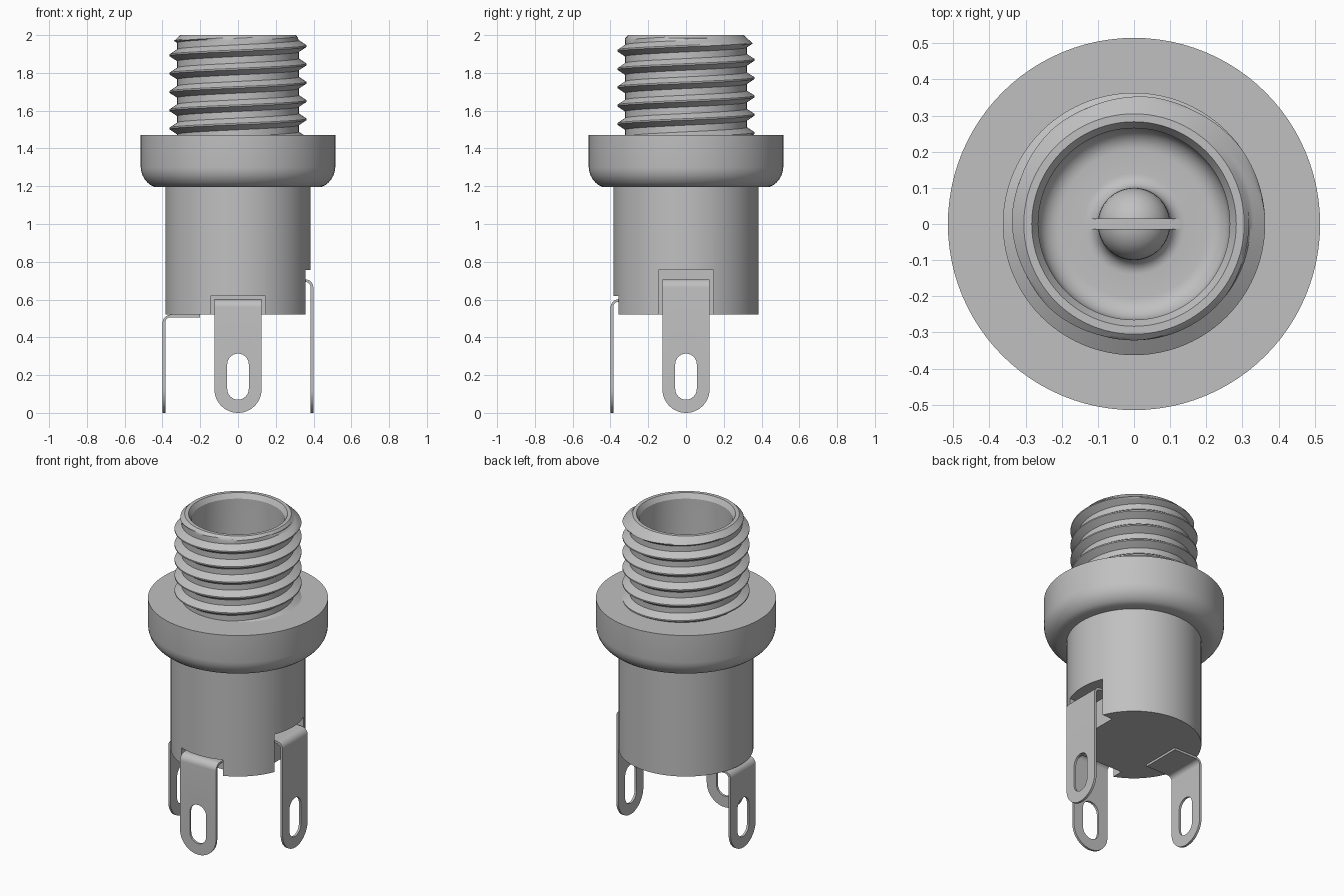
import bpy, bmesh
from math import sin, cos, pi, radians
from mathutils import Matrix

if "Cube" in bpy.data.objects:
    bpy.data.objects.remove(bpy.data.objects["Cube"], do_unlink=True)

metal = bpy.data.materials.new("grey_metal")
metal.use_nodes = True
GREY = (0.53, 0.53, 0.53, 1)
metal.diffuse_color = GREY
metal.node_tree.nodes["Principled BSDF"].inputs["Base Color"].default_value = GREY


def make_object(name, bm):
    mesh = bpy.data.meshes.new(name)
    bm.to_mesh(mesh)
    bm.free()
    mesh.materials.append(metal)
    obj = bpy.data.objects.new(name, mesh)
    bpy.context.collection.objects.link(obj)
    return obj


def activate(obj):
    bpy.ops.object.select_all(action='DESELECT')
    obj.select_set(True)
    bpy.context.view_layer.objects.active = obj


def smooth(obj, angle=30):
    activate(obj)
    bpy.ops.object.shade_smooth_by_angle(angle=radians(angle))


def arc(cx, cz, r, start, end, n=8):
    angles = [radians(start + (end - start) * i / n) for i in range(n + 1)]
    return [(cx + r * cos(a), cz + r * sin(a)) for a in angles]


def lathe(name, profile, steps=96):
    bm = bmesh.new()
    verts = [bm.verts.new((r, 0, z)) for r, z in profile]
    edges = [bm.edges.new(pair) for pair in zip(verts, verts[1:])]
    bmesh.ops.spin(bm, geom=verts + edges, cent=(0, 0, 0), axis=(0, 0, 1),
                   angle=2 * pi, steps=steps)
    bmesh.ops.remove_doubles(bm, verts=bm.verts, dist=0.0001)
    bmesh.ops.recalc_face_normals(bm, faces=bm.faces)
    return make_object(name, bm)


def cut_box(obj, low, high):
    bm = bmesh.new()
    size = [b - a for a, b in zip(low, high)]
    mid = [(a + b) / 2 for a, b in zip(low, high)]
    bmesh.ops.create_cube(bm, size=1, matrix=Matrix.Translation(mid) @ Matrix.Diagonal((*size, 1)))
    cutter = make_object("cutter", bm)
    cutter.hide_render = True
    mod = obj.modifiers.new("cut", 'BOOLEAN')
    mod.operation = 'DIFFERENCE'
    mod.solver = 'EXACT'
    mod.object = cutter
    activate(obj)
    bpy.ops.object.modifier_apply(modifier=mod.name)
    bpy.data.objects.remove(cutter, do_unlink=True)


# Housing: centre pin, bore, rim, threaded core, flange and barrel in one profile
FLOOR, PIN, BORE = 1.05, 0.1, 0.265
profile = arc(0, 1.7, PIN, 90, 0, 10)
profile[0] = (0, 1.8)
profile += arc(PIN + 0.04, FLOOR + 0.04, 0.04, 180, 270)
profile += arc(BORE - 0.06, FLOOR + 0.06, 0.06, -90, 0)
profile += [(BORE, 1.97), (0.283, 2), (0.305, 2), (0.318, 1.985), (0.318, 1.47), (0.515, 1.47)]
profile += [(0.515, 1.3), (0.512, 1.278), (0.505, 1.256), (0.494, 1.237),
            (0.479, 1.219), (0.461, 1.205), (0.44, 1.195)]
profile += [(0.385, 1.195), (0.385, 0.52), (0, 0.52)]
housing = lathe("housing", profile)

# Slot through the pin, and terminal notches at the front and left
cut_box(housing, (-0.2, -0.014, FLOOR + 0.003), (0.2, 0.014, 1.9))
cut_box(housing, (-0.145, -0.5, 0.4), (0.145, -0.285, 0.62))
cut_box(housing, (0.285, -0.145, 0.4), (0.5, 0.145, 0.757))
smooth(housing)


# Screw thread: a helical sheet trimmed by the flange and the top chamfer
def thread():
    pitch, root, crest, low, high = 0.097, 0.322, 0.363, 1.468, 2.0
    keys = [(-0.0445, root), (-0.031, root), (-0.004, crest), (0.004, crest), (0.031, root)]
    section = []
    for (z0, r0), (z1, r1) in zip(keys, keys[1:]):
        n = 1 if r0 == r1 else 5
        section += [(z0 + (z1 - z0) * i / n, r0 + (r1 - r0) * i / n) for i in range(n)]
    section.append(keys[-1])
    steps = 96
    bm = bmesh.new()
    columns = []
    for s in range(steps + 1):
        a = 2 * pi * s / steps
        column = []
        for turn in range(-7, 3):
            for dz, r in section:
                z = 1.942 + dz + pitch * (turn + s / steps)
                z = min(max(z, low), high)
                r = min(r, 0.305 + 1.1 * (high - z))
                column.append(bm.verts.new((r * cos(a), r * sin(a), z)))
        columns.append(column)
    for left, right in zip(columns, columns[1:]):
        for i in range(len(left) - 1):
            bm.faces.new((left[i], right[i], right[i + 1], left[i + 1]))
    bmesh.ops.remove_doubles(bm, verts=bm.verts, dist=0.0002)
    bmesh.ops.dissolve_degenerate(bm, dist=0.0001, edges=bm.edges)
    return make_object("screw_thread", bm)


smooth(thread())


# Solder lug: slotted round-ended strip, bent inward at the top
def solder_lug(name, top, inner, turn):
    out, half, bend, thick = 0.392, 0.125, 0.036, 0.014
    mid = top - thick / 2
    bm = bmesh.new()

    def loop(points):
        vs = [bm.verts.new((x, -out, z)) for x, z in points]
        return vs, [bm.edges.new((vs[i - 1], vs[i])) for i in range(len(vs))]

    outline, edges = loop(arc(0, half, half, 180, 360, 24)
                          + [(half, mid - bend), (-half, mid - bend)])
    _, hole = loop(arc(0, 0.127, 0.057, 180, 360, 16) + arc(0, 0.257, 0.057, 0, 180, 16))
    bmesh.ops.triangle_fill(bm, edges=edges + hole, use_beauty=True)
    right, left = outline[-2:]
    path = arc(-out + bend, mid - bend, bend, 180, 90)[1:] + [(-inner, mid)]
    for y, z in path:
        new_right, new_left = bm.verts.new((half, y, z)), bm.verts.new((-half, y, z))
        bm.faces.new((left, right, new_right, new_left))
        right, left = new_right, new_left
    bmesh.ops.recalc_face_normals(bm, faces=bm.faces)
    bmesh.ops.rotate(bm, verts=bm.verts, cent=(0, 0, 0),
                     matrix=Matrix.Rotation(radians(turn), 3, 'Z'))
    obj = make_object(name, bm)
    mod = obj.modifiers.new("thickness", 'SOLIDIFY')
    mod.thickness = thick
    mod.offset = 0
    activate(obj)
    bpy.ops.object.modifier_apply(modifier=mod.name)
    smooth(obj)


solder_lug("front_lug", 0.602, 0.28, 0)
solder_lug("left_lug", 0.707, 0.28, 90)
solder_lug("right_lug", 0.52, 0.2, -90)
